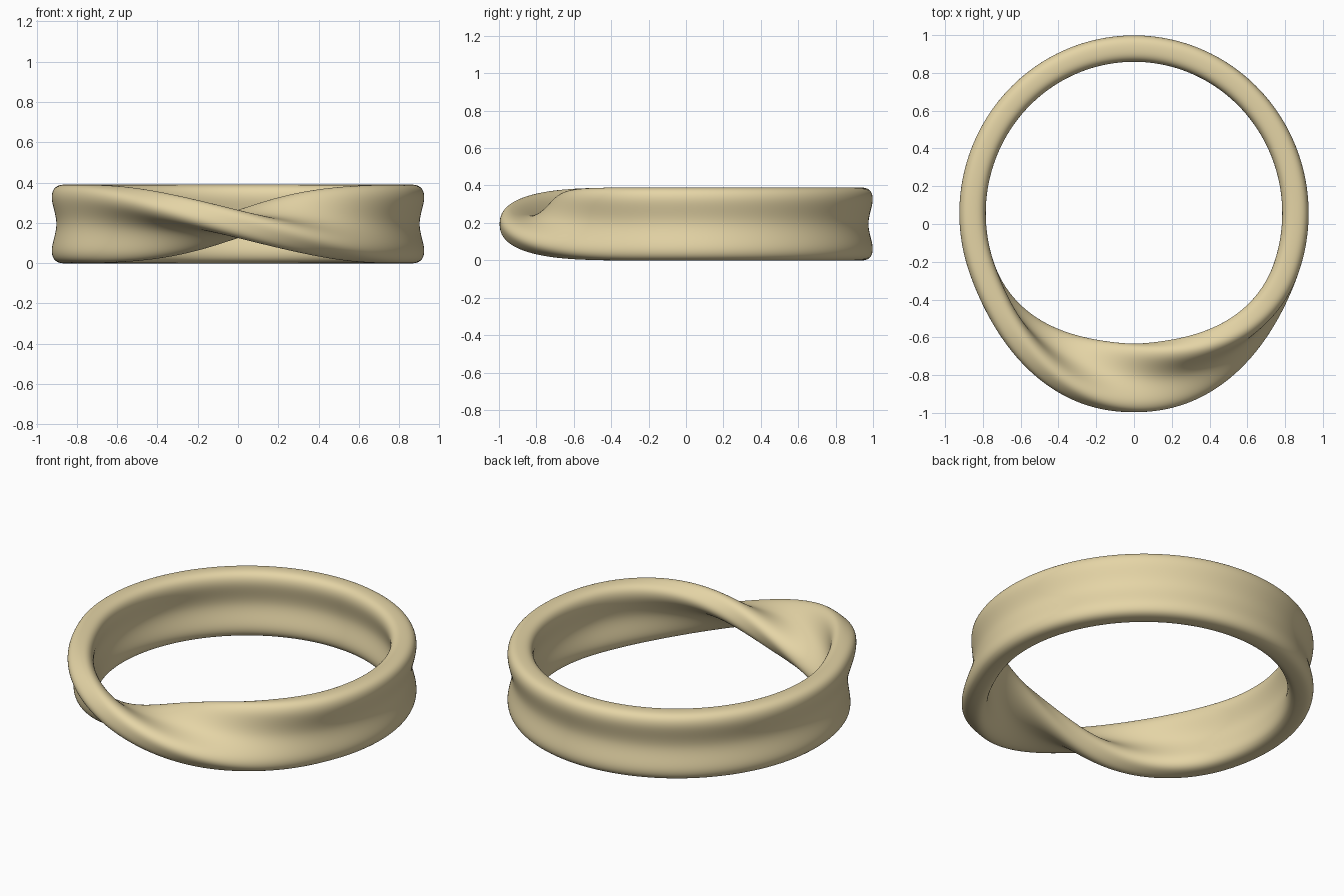
import bpy, bmesh
from math import sin, cos, pi, radians
from mathutils import Vector

if "Cube" in bpy.data.objects:
    bpy.data.objects.remove(bpy.data.objects["Cube"])

# Dog-bone cross-section: half of the outline, the rest by half-turn symmetry (thickness, height)
half = [(0.045, 0.0), (0.0515, 0.045), (0.064, 0.09), (0.0725, 0.132), (0.0655, 0.17),
        (0.041, 0.193), (0.0, 0.197), (-0.041, 0.193), (-0.0655, 0.17), (-0.0725, 0.132),
        (-0.064, 0.09), (-0.0515, 0.045), (-0.045, 0.0), (-0.0515, -0.045), (-0.064, -0.09),
        (-0.0725, -0.132), (-0.0655, -0.17), (-0.041, -0.193)]
profile = half + [(-x, -z) for x, z in half[6:12]]
M, N = len(profile), 120
TWIST_HALF = radians(70)      # the half turn happens within this angle either side of the front
CENTRE = Vector((0, 0.057, 0.194))


def section(a):
    """Ring of points at angle a from the front (-pi..pi, positive to the right)."""
    u = max(-1, min(1, a / TWIST_HALF))
    s = 1.5 * u - 0.5 * u ** 3
    phi = pi / 2 * (1 + s)                      # 0 = upright, pi = flipped
    squeeze = 1 - 0.07 * (1 - s * s)
    out = Vector((sin(a), -cos(a), 0))
    mid = CENTRE + Vector((0.855 * sin(a), -0.872 * cos(a), 0))
    pts = []
    for t, h in profile:
        h *= squeeze
        r = t * cos(phi) + h * sin(phi)
        z = -t * sin(phi) + h * cos(phi)
        pts.append(mid + out * r + Vector((0, 0, z)))
    return pts


# Twisted band: closed loop whose seam joins after half a turn
bm = bmesh.new()
rings = [[bm.verts.new(p) for p in section(-pi + 2 * pi * i / N)] for i in range(N)]
rings.append([rings[0][(j + M // 2) % M] for j in range(M)])
for r0, r1 in zip(rings, rings[1:]):
    for j in range(M):
        k = (j + 1) % M
        bm.faces.new((r0[j], r0[k], r1[k], r1[j]))
bmesh.ops.recalc_face_normals(bm, faces=bm.faces)
for f in bm.faces:
    f.smooth = True
mesh = bpy.data.meshes.new("twisted_ring")
bm.to_mesh(mesh)
bm.free()
ring = bpy.data.objects.new("twisted_ring", mesh)
bpy.context.collection.objects.link(ring)
sub = ring.modifiers.new("smooth", 'SUBSURF')
sub.levels = sub.render_levels = 2

# Pale gold material
gold = bpy.data.materials.new("pale_gold")
gold.diffuse_color = (0.78, 0.66, 0.38, 1)
gold.use_nodes = True
gold.node_tree.nodes["Principled BSDF"].inputs["Base Color"].default_value = gold.diffuse_color
mesh.materials.append(gold)
